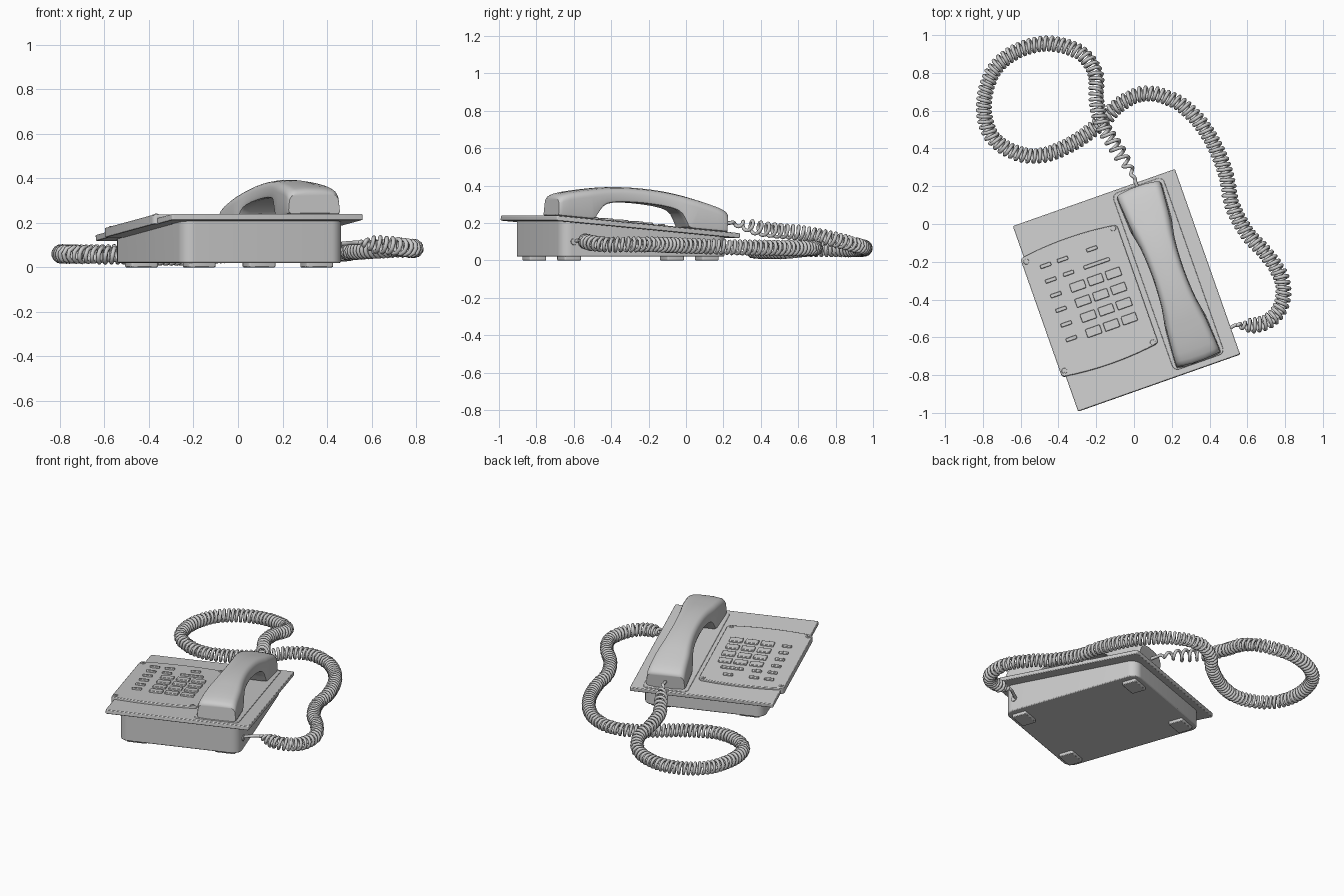
import bpy, bmesh, math
from mathutils import Matrix, Vector

if "Cube" in bpy.data.objects:
    bpy.data.objects.remove(bpy.data.objects["Cube"])

# Frames: FLAT is the turned body, TILT also slopes with the top plate (w = 0 is the plate top)
FLAT = Matrix.Translation((-0.04, -0.35, 0)) @ Matrix.Rotation(math.radians(19.4), 4, 'Z')
TILT = FLAT @ Matrix.Translation((0, 0, 0.1925)) @ Matrix.Rotation(math.radians(-5.2), 4, 'X')


def finish(name, bm, matrix, bevel=0, segs=2):
    bmesh.ops.recalc_face_normals(bm, faces=bm.faces)
    me = bpy.data.meshes.new(name)
    bm.to_mesh(me)
    bm.free()
    ob = bpy.data.objects.new(name, me)
    bpy.context.collection.objects.link(ob)
    ob.matrix_world = matrix
    if bevel:
        m = ob.modifiers.new("bevel", 'BEVEL')
        m.width, m.segments, m.limit_method = bevel, segs, 'ANGLE'
        m.angle_limit = math.radians(40)
    bpy.ops.object.select_all(action='DESELECT')
    ob.select_set(True)
    bpy.context.view_layer.objects.active = ob
    bpy.ops.object.shade_smooth_by_angle(angle=math.radians(35))
    return ob


def rounded(u0, u1, v0, v1, r, n=6, bow=0):
    """Rounded rectangle outline; bow bulges the two v edges outward."""
    pts = []
    for cx, cy, a0 in ((u1 - r, v1 - r, 0), (u0 + r, v1 - r, 90), (u0 + r, v0 + r, 180), (u1 - r, v0 + r, 270)):
        for i in range(n + 1):
            a = math.radians(a0 + 90 * i / n)
            pts.append((cx + r * math.cos(a), cy + r * math.sin(a)))
        if bow and a0 in (0, 180):
            s, y = (1, v1) if a0 == 0 else (-1, v0)
            for k in range(1, 10):
                t = k / 10
                x = (u1 - r) + (u0 - u1 + 2 * r) * (t if s > 0 else 1 - t)
                pts.append((x, y + s * bow * 4 * t * (1 - t)))
    return pts


def prism(name, pts, z0, z1, matrix, bevel=0):
    """z1 may be a function of v for a sloping top."""
    top = z1 if callable(z1) else (lambda v: z1)
    bm = bmesh.new()
    lo = [bm.verts.new((x, y, z0)) for x, y in pts]
    hi = [bm.verts.new((x, y, top(y))) for x, y in pts]
    bm.faces.new(lo[::-1])
    bm.faces.new(hi)
    n = len(pts)
    for i in range(n):
        j = (i + 1) % n
        bm.faces.new((lo[i], lo[j], hi[j], hi[i]))
    return finish(name, bm, matrix, bevel)


def circle(u, v, r, n=20):
    return [(u + r * math.cos(2 * math.pi * i / n), v + r * math.sin(2 * math.pi * i / n)) for i in range(n)]


# Body: base box with sloping top, feet, top plate, handset tray
prism("base", rounded(-.385, .385, -.47, .47, .06, 8), .02, lambda v: .175 - .091 * v, FLAT, .006)
for i, (su, sv) in enumerate(((-1, -1), (1, -1), (1, 1), (-1, 1))):
    u, v = .28 * su, .39 * sv
    prism(f"foot_{i}", rounded(u - .064, u + .064, v - .048, v + .048, .01, 3), 0, .03, FLAT, .004)
prism("top_plate", rounded(-.455, .455, -.522, .522, .008, 3), -.027, 0, TILT, .004)
prism("handset_tray", rounded(.095, .38, -.49, .505, .03), -.01, .004, TILT, .003)

# Keypad panel with corner screws
prism("keypad_panel", rounded(-.475, .067, -.325, .347, .02, 5, .018), -.028, .015, TILT, .004)
for i, (u, v) in enumerate(((-.45, .318), (.042, .332), (.04, -.31), (-.452, -.297))):
    prism(f"screw_{i}", circle(u, v, .015), .01, .018, TILT, .002)
    prism(f"screw_socket_{i}", circle(u, v, .008, 6), .01, .021, TILT)


# Keys: 3 x 4 number block plus narrow function keys
def key(name, u, v, w, h):
    prism(name, rounded(u - w / 2, u + w / 2, v - h / 2, v + h / 2, .004, 2), .01, .026, TILT, .003)


for r in range(4):
    for c in range(3):
        key(f"number_key_{r}_{c}", -.236 + .1 * c, .105 - .085 * r, .082, .047)
for r in range(6):
    key(f"side_key_{r}", -.36, .265 - .0825 * r, .06, .02)
for i, (u, v, w) in enumerate(((-.265, .265, .06), (-.26, .185, .06), (-.1, .266, .06), (-.102, .185, .145))):
    key(f"function_key_{i}", u, v, w, .02)

# Handset: loft of rounded sections (v_top, w_top, v_bottom, w_bottom, half_width)
half = [(.06, .192, .05, .112, .087), (.12, .189, .11, .109, .090), (.18, .183, .165, .102, .095),
        (.225, .177, .2, .092, .101), (.26, .171, .225, .075, .106), (.285, .166, .245, .045, .110),
        (.305, .162, .265, .01, .113), (.325, .158, .285, .003, .115), (.37, .148, .35, .003, .119),
        (.42, .135, .42, .003, .123), (.455, .122, .46, .003, .125), (.472, .111, .474, .004, .124),
        (.48, .098, .48, .006, .122)]
stations = [(-a, b, -c, d, e) for a, b, c, d, e in reversed(half)] + [(0, .193, 0, .113, .086)] + half


def section(vt, wt, vb, wb, hw):
    h = wt - wb
    r = min(.038, h * .45)
    side = [(hw * .55, -.0), (hw - .012, 0), (hw - .003, .004), (hw, .014)]
    pts = side + [(hw - .004 - r + r * math.cos(a), h - .004 - r + r * math.sin(a))
                  for a in (math.pi / 2 * k / 6 for k in range(7))]
    pts.append((hw * .3, h))
    ring = pts + [(-x, z) for x, z in reversed(pts)]
    out = []
    for x, z in ring:
        v = vb + (vt - vb) * z / h
        v += math.copysign(.014 * (abs(v) / .48) ** 4, v) * (1 - (x / hw) ** 2)
        out.append(Vector((.238 + x, v, wb + z)))
    return out


bm = bmesh.new()
rings = [[bm.verts.new(p) for p in section(*s)] for s in stations]
for a, b in zip(rings, rings[1:]):
    for i in range(len(a)):
        j = (i + 1) % len(a)
        bm.faces.new((a[i], a[j], b[j], b[i]))
bm.faces.new(rings[0])
bm.faces.new(rings[-1][::-1])
finish("handset", bm, TILT, 0)

# Coiled cord: helix wound along a smooth path
path = [(.03, .17, .19), (.01, .215, .2), (-.01, .27, .195), (-.06, .35, .18), (-.11, .43, .165), (-.17, .53, .155),
        (-.20, .66, .14), (-.205, .8, .11), (-.29, .91, .08), (-.46, .955, .065), (-.63, .91, .06), (-.75, .8, .06),
        (-.795, .62, .06), (-.75, .46, .058), (-.62, .375, .055), (-.48, .365, .052), (-.32, .43, .05),
        (-.17, .54, .05), (-.08, .63, .06), (.05, .69, .065), (.2, .66, .065), (.33, .56, .065), (.43, .41, .068),
        (.49, .25, .07), (.52, .1, .075), (.6, -.05, .08), (.71, -.17, .085), (.785, -.3, .085), (.78, -.43, .085),
        (.71, -.515, .095), (.6, -.54, .105), (.54, -.535, .11), (.49, -.565, .108), (.43, -.605, .1)]
P = [Vector(p) for p in path]
dense = []
for i in range(len(P) - 1):
    p0, p1, p2, p3 = P[max(i - 1, 0)], P[i], P[i + 1], P[min(i + 2, len(P) - 1)]
    for k in range(80):
        t = k / 80
        dense.append(.5 * (2 * p1 + (p2 - p0) * t + (2 * p0 - 5 * p1 + 4 * p2 - p3) * t * t
                           + (3 * p1 - p0 - 3 * p2 + p3) * t ** 3))
total = sum((b - a).length for a, b in zip(dense, dense[1:]))
coil, s, phase, last = [], 0, 0, -9
for a, b in zip(dense, dense[1:]):
    d = b - a
    s += d.length
    loose = max(0, 1 - s / .5)
    phase += 2 * math.pi * d.length / (.0285 + .045 * loose)
    if phase - last < 2 * math.pi / 14:
        continue
    last = phase
    ramp = min(1, max(0, (s - .06) / .16), max(0, (total - s - .13) / .08))
    t = d.normalized()
    side = t.cross(Vector((0, 0, 1))).normalized()
    coil.append(a + .034 * ramp * (side * math.cos(phase) + side.cross(t) * math.sin(phase)))
cu = bpy.data.curves.new("coiled_cord", 'CURVE')
cu.dimensions = '3D'
cu.bevel_depth, cu.bevel_resolution, cu.use_fill_caps = .0098, 2, True
sp = cu.splines.new('POLY')
sp.points.add(len(coil) - 1)
for pt, c in zip(sp.points, coil):
    pt.co = (*c, 1)
sp.use_smooth = True
bpy.context.collection.objects.link(bpy.data.objects.new("coiled_cord", cu))

# Cord socket on the base side
prism("cord_socket", circle(0, 0, .018), 0, .012,
      FLAT @ Matrix.Translation((.38, -.4, .1)) @ Matrix.Rotation(math.pi / 2, 4, 'Y'), .002)
